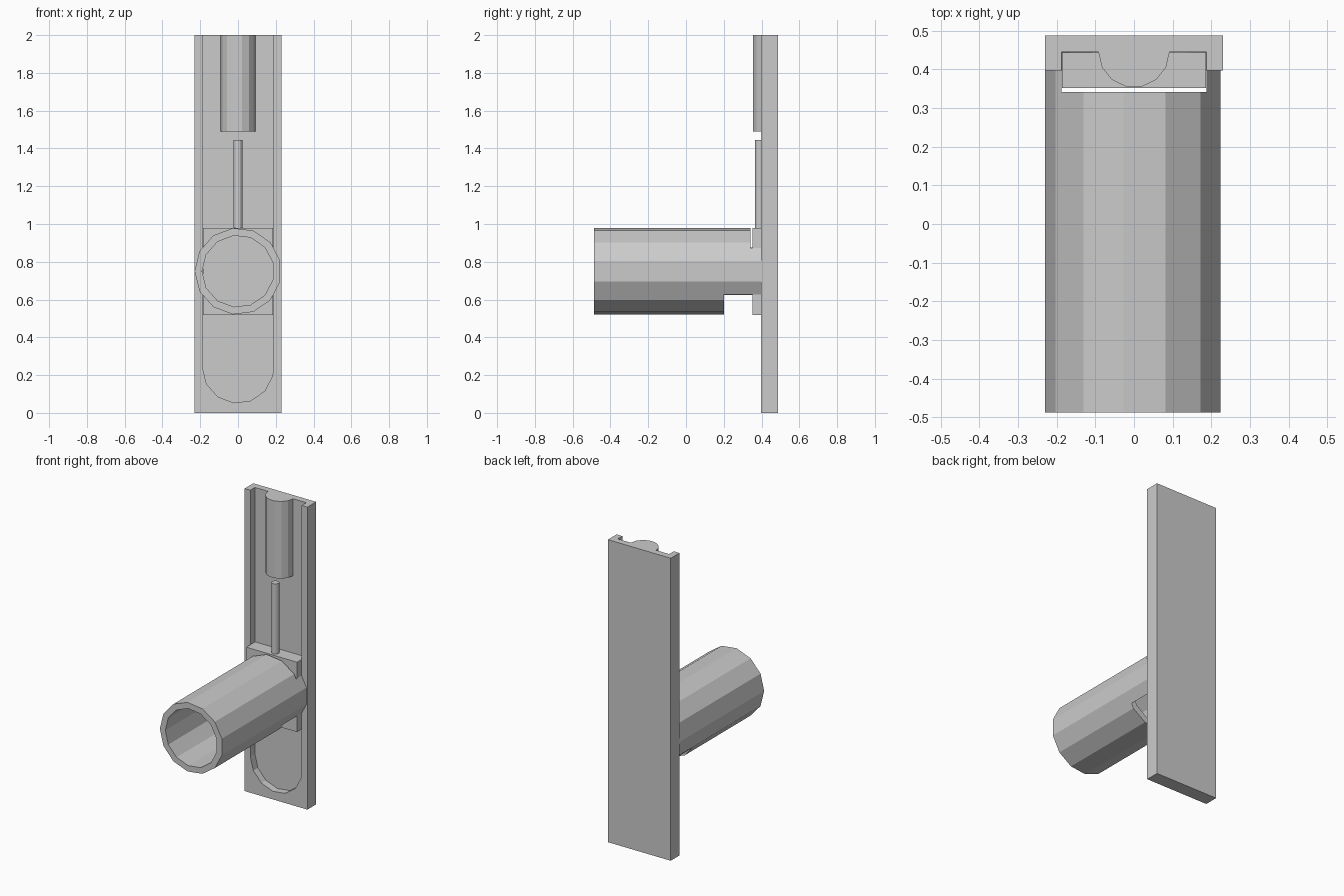
import bpy, bmesh, math
from mathutils import Vector

if "Cube" in bpy.data.objects:
    bpy.data.objects.remove(bpy.data.objects["Cube"])


def circle(r, n, ca=0.0, cb=0.0, start=math.pi):
    return [(ca + r * math.cos(start + 2 * math.pi * k / n),
             cb + r * math.sin(start + 2 * math.pi * k / n)) for k in range(n)]


def prism(name, outline, lo, hi, axis):
    """Extrude an outline: (x, z) points along y, or (x, y) points along z."""
    place = (lambda a, b, t: (a, t, b)) if axis == 'y' else (lambda a, b, t: (a, b, t))
    bm = bmesh.new()
    face = bm.faces.new([bm.verts.new(place(a, b, lo)) for a, b in outline])
    ext = bmesh.ops.extrude_face_region(bm, geom=[face])
    verts = [g for g in ext['geom'] if isinstance(g, bmesh.types.BMVert)]
    shift = Vector((0, hi - lo, 0)) if axis == 'y' else Vector((0, 0, hi - lo))
    bmesh.ops.translate(bm, verts=verts, vec=shift)
    bmesh.ops.recalc_face_normals(bm, faces=bm.faces)
    mesh = bpy.data.meshes.new(name)
    bm.to_mesh(mesh)
    bm.free()
    obj = bpy.data.objects.new(name, mesh)
    bpy.context.collection.objects.link(obj)
    return obj


def box(name, x, y0, y1, z0, z1):
    return prism(name, [(-x, z0), (x, z0), (x, z1), (-x, z1)], y0, y1, 'y')


def cut(target, cutter):
    mod = target.modifiers.new("cut", 'BOOLEAN')
    mod.operation = 'DIFFERENCE'
    mod.solver = 'EXACT'
    mod.object = cutter
    cutter.hide_render = True
    bpy.context.view_layer.objects.active = target
    bpy.ops.object.modifier_apply(modifier=mod.name)
    bpy.data.objects.remove(cutter, do_unlink=True)


# back plate with a round-ended channel open at the top
plate = box("back_plate", 0.23, 0.397, 0.488, 0, 2)
step = 2 * math.pi / 13
arc = [(0.188 * math.cos(math.pi + step * k), 0.24 + 0.188 * math.sin(math.pi + step * k))
       for k in range(7)]
channel = prism("channel_cutter", arc + [(0.188, 0.24), (0.188, 2.1), (-0.188, 2.1)],
                0.3, 0.445, 'y')
cut(plate, channel)

# half-round stop at the top of the channel
half = [(0.092 * math.cos(math.pi + math.pi * k / 7), 0.445 + 0.092 * math.sin(math.pi + math.pi * k / 7))
        for k in range(8)]
prism("top_stop", half, 1.49, 2, 'z')

# sliding block and its rod
box("sliding_block", 0.186, 0.352, 0.444, 0.518, 0.98)
prism("rod", circle(0.024, 14, 0, 0.39, math.pi / 14), 0.975, 1.444, 'z')

# tube, notched at the back to clear the sliding block
tube = prism("tube", circle(0.23, 13, 0, 0.75), -0.488, 0.398, 'y')
cut(tube, prism("bore_cutter", circle(0.19, 13, 0, 0.75), -0.6, 0.5, 'y'))
cut(tube, box("slot_cutter", 0.187, 0.341, 0.6, 0.3, 1.2))
cut(tube, box("lower_cutter", 0.187, 0.2, 0.6, 0.3, 0.74))
